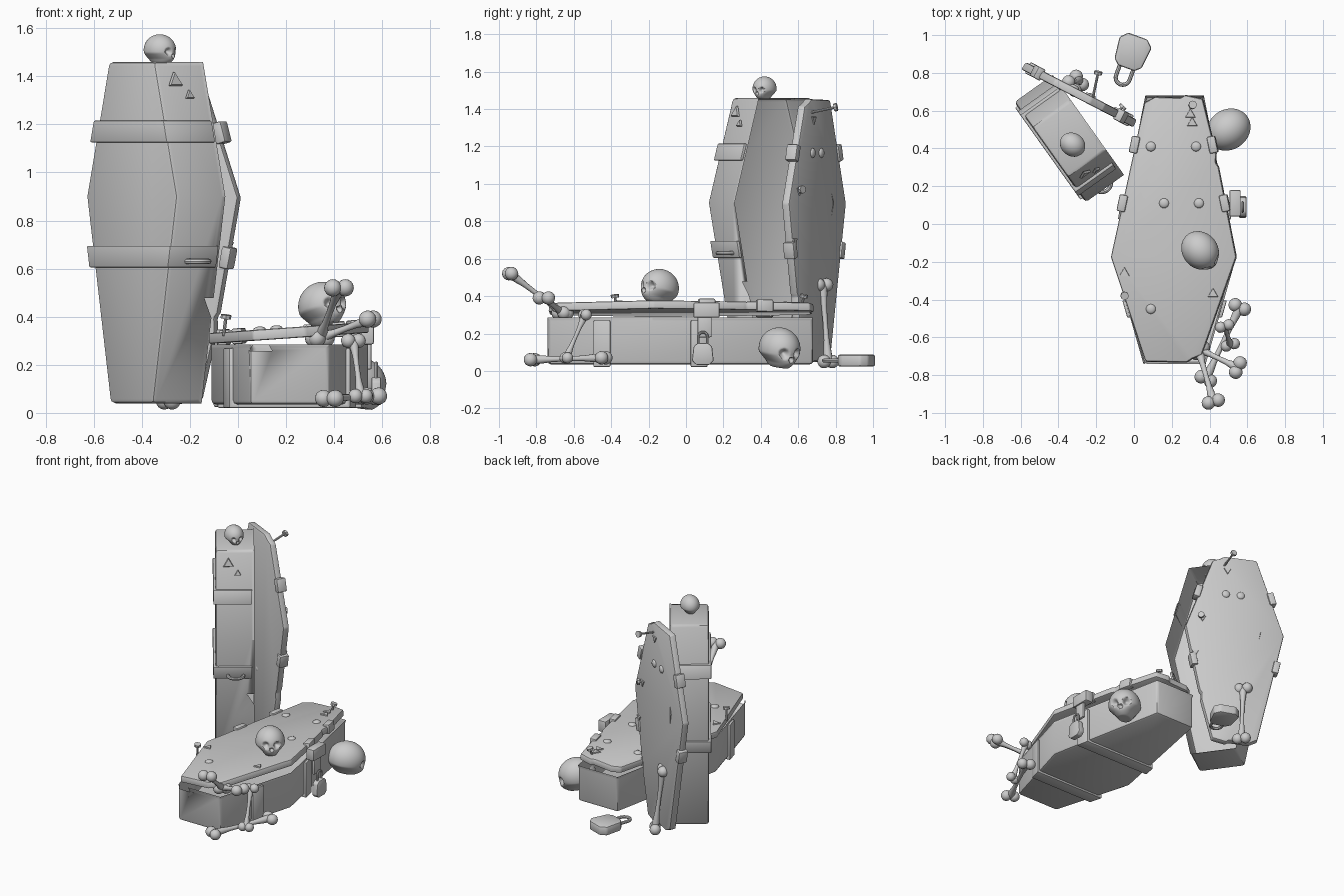
import bpy, bmesh, math
from mathutils import Matrix, Vector

if "Cube" in bpy.data.objects:
    bpy.data.objects.remove(bpy.data.objects["Cube"])

T = Matrix.Translation


def finish(name, bm, M=Matrix(), bevel=0, angle=35):
    bmesh.ops.recalc_face_normals(bm, faces=bm.faces)
    me = bpy.data.meshes.new(name)
    bm.to_mesh(me)
    bm.free()
    me.transform(M)
    ob = bpy.data.objects.new(name, me)
    bpy.context.collection.objects.link(ob)
    bpy.ops.object.select_all(action='DESELECT')
    ob.select_set(True)
    bpy.context.view_layer.objects.active = ob
    if bevel:
        m = ob.modifiers.new("bevel", 'BEVEL')
        m.width, m.segments, m.limit_method = bevel, 2, 'ANGLE'
        bpy.ops.object.modifier_apply(modifier="bevel")
    bpy.ops.object.shade_smooth_by_angle(angle=math.radians(angle))
    return ob


def loft(bm, a, b):
    va, vb = [bm.verts.new(p) for p in a], [bm.verts.new(p) for p in b]
    n = len(va)
    for i in range(n):
        bm.faces.new((va[i], va[(i + 1) % n], vb[(i + 1) % n], vb[i]))
    bm.faces.new(va[::-1])
    return bm.faces.new(vb)


def frame(x, z, origin):
    # upright frame: local length axis points down
    return Matrix(((x[0], 0, z[0], origin[0]), (x[1], 0, z[1], origin[1]),
                   (0, -1, 0, origin[2]), (0, 0, 0, 1)))


def half_width(y, mid=.325):
    if y < -.15:
        return .165 + (mid - .165) * (y + .71) / .56
    return mid + (.155 - mid) * (y + .15) / .86


def box(name, M, notch):
    # hollow six-sided coffin body
    bm = bmesh.new()
    o = [(-.165, -.71), (.165, -.71), (.325, -.15), (.155, .71), (-.155, .71), (-.325, -.15)]
    top = loft(bm, [(x, y, 0) for x, y in o], [(x, y, .25) for x, y in o])
    bmesh.ops.inset_region(bm, faces=[top], thickness=.035, use_even_offset=True)
    bmesh.ops.inset_region(bm, faces=[top], thickness=.004, use_even_offset=True)
    for v in top.verts:
        v.co.z = .04
    ob = finish(name, bm, M, .018)
    # splintered bite out of the rim
    cb = bmesh.new()
    bmesh.ops.create_cone(cb, cap_ends=True, segments=3, radius1=.055, radius2=.055, depth=.09)
    cut = finish("rim_cutter", cb, M @ T(notch[0]) @ notch[1])
    cut.hide_render = True
    m = ob.modifiers.new("bite", 'BOOLEAN')
    m.operation, m.object, m.solver = 'DIFFERENCE', cut, 'EXACT'
    bpy.context.view_layer.objects.active = ob
    bpy.ops.object.modifier_apply(modifier="bite")
    bpy.data.objects.remove(cut)
    # iron bands around sides and back
    for i, y in enumerate((-.42, .1)):
        bm = bmesh.new()
        ends = []
        for yy in (y - .045, y + .045):
            w = half_width(yy)
            u = [(w - .005, .235), (w + .016, .235), (w + .016, -.014), (-w - .016, -.014),
                 (-w - .016, .235), (-w + .005, .235), (-w + .005, .008), (w - .005, .008)]
            ends.append([(x, yy, z) for x, z in u])
        loft(bm, *ends)
        finish(f"{name}_band_{i}", bm, M, .006)


def cuboid(name, M, size, bevel=.008):
    bm = bmesh.new()
    bmesh.ops.create_cube(bm, size=1)
    bmesh.ops.scale(bm, vec=size, verts=bm.verts)
    return finish(name, bm, M, bevel)


def lid(name, M, brackets, studs):
    # plank lid with chipped corners
    bm = bmesh.new()
    o = [(-.15, -.705), (.07, -.71), (.10, -.69), (.15, -.67), (.335, -.15), (.24, .33), (.225, .35),
         (.228, .40), (.155, .69), (.06, .71), (.04, .695), (-.10, .70), (-.155, .67), (-.335, -.15)]
    loft(bm, [(x, y, 0) for x, y in o], [(x * .99, y * .995, .045) for x, y in o])
    finish(name, bm, M, .009)
    for y in brackets:
        for s in (-1, 1):
            w = half_width(y, .335)
            a = math.atan2(.18, .86) if y > -.15 else -math.atan2(.16, .56)
            cuboid(f"{name}_bracket", M @ T((s * (w - .004), y, .024)) @ Matrix.Rotation(s * a, 4, 'Z'),
                   (.045, .09, .066))
    for x, y in studs:
        bm = bmesh.new()
        bmesh.ops.create_uvsphere(bm, u_segments=16, v_segments=8, radius=.026,
                                  matrix=T((x, y, .045)) @ Matrix.Diagonal((1, 1, .5, 1)))
        finish(f"{name}_stud", bm, M)


def tube(name, pts, r):
    cu = bpy.data.curves.new(name, 'CURVE')
    cu.dimensions, cu.bevel_depth, cu.bevel_resolution, cu.use_fill_caps = '3D', r, 2, True
    sp = cu.splines.new('POLY')
    sp.points.add(len(pts) - 1)
    for p, c in zip(sp.points, pts):
        p.co = (*c, 1)
    ob = bpy.data.objects.new(name, cu)
    bpy.context.collection.objects.link(ob)
    bpy.ops.object.select_all(action='DESELECT')
    ob.select_set(True)
    bpy.context.view_layer.objects.active = ob
    bpy.ops.object.convert(target='MESH')
    bpy.ops.object.shade_smooth_by_angle(angle=math.radians(40))


def arc(M, r, leg, n=10):
    # U shape in the local XZ plane
    p = [(r, 0, -leg)] + [(r * math.cos(math.pi * i / n), 0, r * math.sin(math.pi * i / n))
                          for i in range(n + 1)] + [(-r, 0, -leg)]
    return [M @ Vector(c) for c in p]


def padlock(name, M, s):
    bm = bmesh.new()
    o = [(-.06, -.1), (.06, -.1), (.1, -.06), (.085, .07), (.05, .1), (-.05, .1), (-.085, .07), (-.1, -.06)]
    loft(bm, [(x * s, -.035 * s, z * s) for x, z in o], [(x * s, .035 * s, z * s) for x, z in o])
    finish(name + "_body", bm, M, .012 * s)
    tube(name + "_shackle", arc(M @ T((0, 0, .16 * s)), .042 * s, .07 * s), .012 * s)


def skull(name, loc, size, yaw, tilt=0):
    # sphere sculpted with sockets, nose and jaw; face points to local +y
    bm = bmesh.new()
    bmesh.ops.create_icosphere(bm, subdivisions=5, radius=1)
    pits = [(Vector((.4, .88, -.12)), .27, .3), (Vector((-.4, .88, -.12)), .27, .3),
            (Vector((0, .9, -.42)), .16, .2)]
    for v in bm.verts:
        d = v.co.copy()
        k = 1 - sum(h * max(0, 1 - ((d - c.normalized()).length / r) ** 2) for c, r, h in pits)
        x, y, z = d * k
        if d.z < -.2:
            f = min(1, (-.2 - d.z) / .4)
            x *= 1 - .28 * f
            y += .14 * f * (1 if d.y > 0 else .5)
        v.co = (x * .87, y, max(z, -.86) * .92)
    R = Matrix.Rotation(yaw, 4, 'Z') @ Matrix.Rotation(tilt, 4, 'X')
    finish(name, bm, T(loc) @ R @ Matrix.Scale(size, 4), angle=50)


def bone(name, a, b, r=.036):
    a, b = Vector(a), Vector(b)
    L = (b - a).length
    bm = bmesh.new()
    prof = [(0, .7), (.12, .62), (.28, .42), (.5, .36), (.72, .42), (.88, .62), (1, .7)]
    rings = [[bm.verts.new((r * w * math.cos(t * math.pi / 6), r * w * math.sin(t * math.pi / 6), L * f))
              for t in range(12)] for f, w in prof]
    for p, q in zip(rings, rings[1:]):
        for i in range(12):
            bm.faces.new((p[i], p[(i + 1) % 12], q[(i + 1) % 12], q[i]))
    for z in (0, L):
        for s in (-1, 1):
            bmesh.ops.create_uvsphere(bm, u_segments=14, v_segments=10, radius=r, matrix=T((s * r * .75, 0, z)))
    finish(name, bm, T(a) @ (b - a).to_track_quat('Z', 'Y').to_matrix().to_4x4(), angle=60)


def nail(name, a, b):
    tube(name, [a, b], .007)
    d = (Vector(b) - Vector(a)).normalized() * .008
    tube(name + "_head", [Vector(b) - d, Vector(b) + d], .022)


def chip(name, M, r):
    bm = bmesh.new()
    bmesh.ops.create_cone(bm, cap_ends=True, segments=3, radius1=r, radius2=r * .85, depth=.012)
    finish(name, bm, M)


# coffin bodies
lying = T((.215, -.03, .035))
standing = frame((.58, -.815), (.815, .58), (-.445, .38, .75))
box("lying_box", lying, ((-.12, -.69, .25), Matrix.Rotation(math.pi / 2, 4, 'X')))
box("standing_box", standing, ((.235, .30, .25), Matrix.Rotation(math.pi / 2, 4, 'Y')))

# lids
lying_lid = T((.212, -.025, .31)) @ Matrix.Rotation(math.radians(-4), 4, 'Y')
standing_lid = frame((.888, -.46), (.46, .888), (-.3, .665, .745))
lid("lying_lid", lying_lid, (.445, .135), [(-.12, .435), (.12, .435), (-.05, .135), (.135, .135), (-.12, -.425)])
lid("standing_lid", standing_lid, (-.42, .1), [(.06, -.42), (-.04, -.42)])

# splinters and loose nails
for x, y in ((-.26, -.235), (.21, -.345), (.09, .605), (.1, .56)):
    chip("lid_chip", lying_lid @ T((x, y, .046)), .034)
for x, y in ((.22, -.22), (.27, .05), (.05, -.6)):
    chip("standing_lid_chip", standing_lid @ T((x, y, .046)), .03)
side = Vector((.58, -.78, .25)).to_track_quat('Z', 'Y').to_matrix().to_4x4()
chip("side_chip_large", T((-.26, .265, 1.38)) @ side, .04)
chip("side_chip_small", T((-.2, .285, 1.32)) @ side, .025)
nail("lid_nail", (-.06, -.37, .32), (-.05, -.38, .40))
nail("lid_nail_foot", (.30, .62, .35), (.31, .63, .40))
nail("standing_lid_nail", (-.22, .66, 1.38), (-.19, .80, 1.41))
nail("edge_nail", (-.1, .58, .97), (-.06, .62, .97))
tube("side_handle", arc(standing @ T((.29, .12, .13)) @ Matrix.Rotation(math.pi / 2, 4, 'Y'), .05, .015), .011)

# hasp and padlocks
cuboid("hasp_plate", T((.535, .11, .325)), (.06, .14, .08))
cuboid("hasp_strap", T((.545, .1, .245)), (.022, .075, .13))
padlock("hanging_padlock", T((.575, .09, .09)) @ Matrix.Rotation(math.pi / 2, 4, 'Z'), .58)
padlock("floor_padlock", T((-.01, .91, .055)) @ Matrix.Rotation(math.radians(160), 4, 'Z')
        @ Matrix.Rotation(math.radians(-90), 4, 'X'), .9)

# skulls
skull("skull_top", (-.325, .42, 1.51), .07, math.radians(-125))
skull("skull_lid", (.35, -.14, .445), .108, math.radians(-140), .25)
skull("skull_floor", (.5, .5, .12), .122, math.radians(-55), -.15)

# bones
bone("bone_raised", (.42, -.94, .52), (.34, -.66, .31))
bone("bone_crossed", (.55, -.76, .39), (.34, -.66, .31))
bone("bone_upright", (.48, -.54, .30), (.51, -.64, .07), .03)
bone("bone_floor", (.38, -.82, .06), (.56, -.44, .07))
bone("bone_leaning", (-.33, .73, .46), (-.29, .76, .05))
